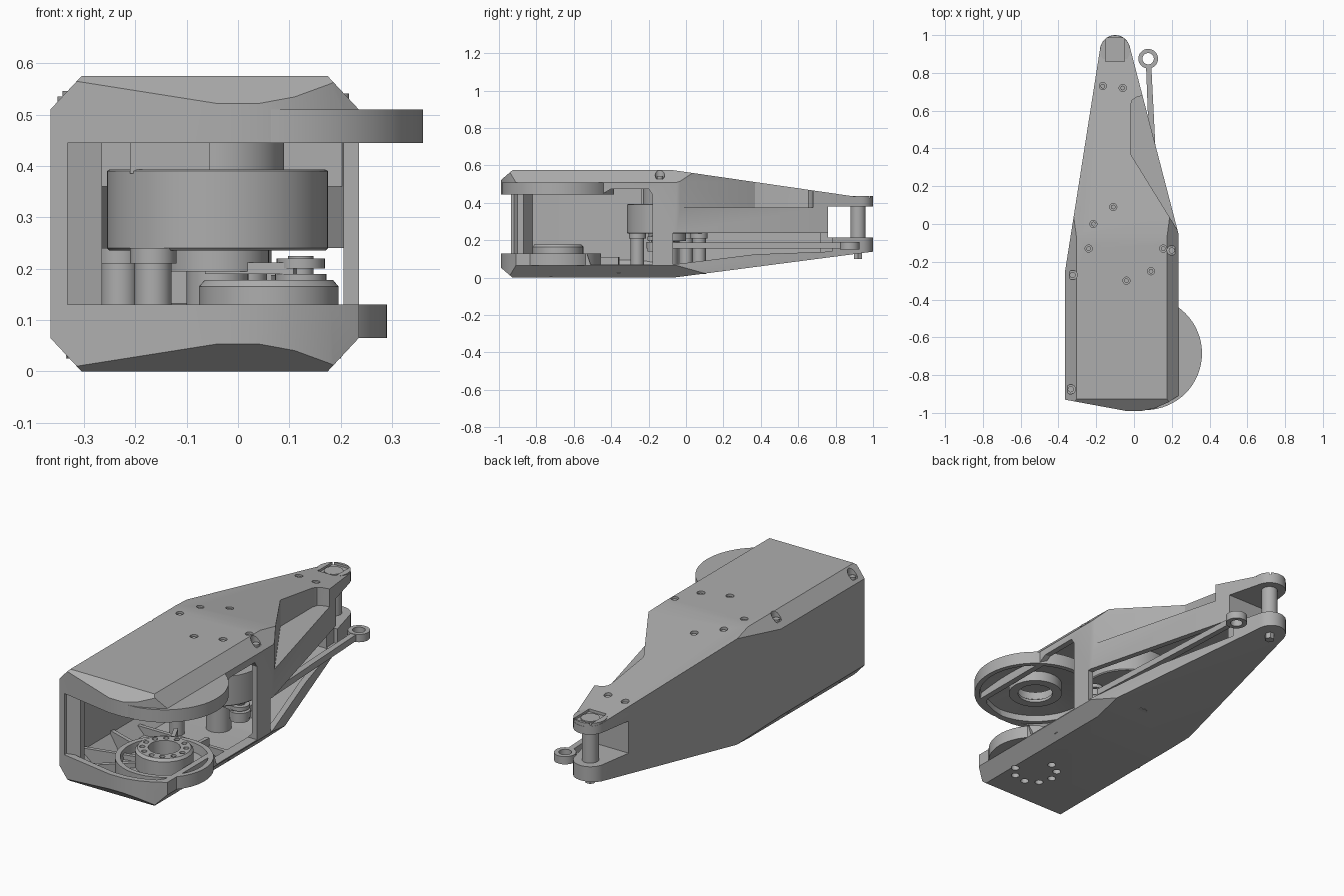
import bpy, bmesh, math
from mathutils import Vector

if bpy.data.objects.get("Cube"):
    bpy.data.objects.remove(bpy.data.objects["Cube"], do_unlink=True)

grey = bpy.data.materials.new("matte grey")
grey.use_nodes = True
grey.diffuse_color = (0.42, 0.42, 0.42, 1)
grey.node_tree.nodes["Principled BSDF"].inputs["Base Color"].default_value = grey.diffuse_color


def finish(name, bm):
    bmesh.ops.recalc_face_normals(bm, faces=bm.faces)
    mesh = bpy.data.meshes.new(name)
    bm.to_mesh(mesh)
    bm.free()
    mesh.materials.append(grey)
    ob = bpy.data.objects.new(name, mesh)
    bpy.context.collection.objects.link(ob)
    return ob


def prism(name, pts, lo, hi, axis="z", planes=()):
    """Extrude a polygon along z (xy points) or x (yz points), then trim by planes."""
    bm = bmesh.new()
    place = (lambda a, b, h: (a, b, h)) if axis == "z" else (lambda a, b, h: (h, a, b))
    face = bm.faces.new([bm.verts.new(place(a, b, lo)) for a, b in pts])
    new = bmesh.ops.extrude_face_region(bm, geom=[face])["geom"]
    move = Vector(place(0, 0, hi - lo))
    bmesh.ops.translate(bm, vec=move, verts=[v for v in new if isinstance(v, bmesh.types.BMVert)])
    for co, no in planes:
        cut = bmesh.ops.bisect_plane(bm, geom=bm.verts[:] + bm.edges[:] + bm.faces[:],
                                     plane_co=co, plane_no=no, clear_outer=True)
        edges = [e for e in cut["geom_cut"] if isinstance(e, bmesh.types.BMEdge)]
        bmesh.ops.contextual_create(bm, geom=edges)
    return finish(name, bm)


def box(name, x0, x1, y0, y1, z0, z1):
    return prism(name, [(x0, y0), (x1, y0), (x1, y1), (x0, y1)], z0, z1)


def disc(name, x, y, r, z0, z1, n=48):
    ring = [(x + r * math.cos(math.tau * i / n), y + r * math.sin(math.tau * i / n)) for i in range(n)]
    return prism(name, ring, z0, z1)


def lathe(name, x, y, profile, n=64):
    """Spin a closed (radius, z) profile around a vertical axis."""
    bm = bmesh.new()
    rings = [[bm.verts.new((x + r * math.cos(math.tau * i / n), y + r * math.sin(math.tau * i / n), z))
              for r, z in profile] for i in range(n)]
    m = len(profile)
    for i in range(n):
        a, b = rings[i], rings[(i + 1) % n]
        for j in range(m):
            k = (j + 1) % m
            bm.faces.new((a[j], a[k], b[k], b[j]))
    return finish(name, bm)


def boolean(ob, tool, op="DIFFERENCE"):
    mod = ob.modifiers.new("cut", "BOOLEAN")
    mod.operation, mod.object, mod.solver = op, tool, "EXACT"
    bpy.context.view_layer.objects.active = ob
    bpy.ops.object.modifier_apply(modifier=mod.name)
    bpy.data.objects.remove(tool, do_unlink=True)


def bar(name, a, b, w0, w1, z0, z1):
    """Flat tapered bar between two points."""
    a, b = Vector(a), Vector(b)
    side = Vector((a.y - b.y, b.x - a.x)).normalized()
    return prism(name, [a + side * w0, a - side * w0, b - side * w1, b + side * w1], z0, z1)


# Housing hull: tapered outline, chamfered sides and sloping top and bottom
TIP = (-0.1, 0.92)


def hull(name, t):
    tip = [(TIP[0] + (0.08 - t) * math.cos(a), TIP[1] + (0.08 - t) * math.sin(a))
           for a in [math.radians(12 + 156 * i / 16) for i in range(17)]]
    outline = [(0.235 - t, -0.05)] + tip + [
        (-0.335 + t, -0.06), (-0.365 + t, -0.25), (-0.365 + t, -0.93 + t), (-0.04, -0.99 + t),
        (0.04, -0.99 + t), (0.11, -0.975 + t), (0.18, -0.945 + t), (0.235 - t, -0.91 + t)]
    planes = []
    for s, z in ((1, 0.575 - t), (-1, t)):
        edge = z - s * 0.065
        planes += [((-0.365 + t, 0, edge), (-0.73, 0, 0.68 * s)),
                   ((0.235 - t, 0, edge), (0.73, 0, 0.68 * s)),
                   ((0, -0.98 + t, edge + s * 0.02), (0, -0.65, 0.76 * s)),
                   ((0, -0.07, z), (0, 0.145 if s > 0 else 0.13, s))]
    return prism(name, outline, t, 0.575 - t, planes=planes)


housing = hull("housing", 0)

# Hollow interior: tall motor bay and a lower rear bay
front_bay = hull("front_bay", 0.03)
boolean(front_bay, box("limit", -1, 1, -1.2, -0.04, -1, 1), "INTERSECT")
rear_bay = hull("rear_bay", 0.03)
boolean(rear_bay, box("limit", -1, 1, -0.0401, 0.72, -1, 0.36), "INTERSECT")
boolean(housing, front_bay)
boolean(housing, rear_bay)

# Front opening, side windows, rear fork gap and the stepped shoulder
boolean(housing, box("front_gap", -0.332, 0.5, -1.2, -0.53, 0.13, 0.445))
boolean(housing, box("side_gap", -0.332, 0.5, -0.55, -0.42, 0.13, 0.445))
boolean(housing, prism("side_window", [(-0.6, 0.13), (-0.53, 0.13), (-0.51, 0.07), (-0.18, 0.07), (-0.18, 0.445),
                                       (-0.2, 0.475), (-0.4, 0.475), (-0.45, 0.445), (-0.6, 0.445)],
                       0.08, 0.5, "x"))
boolean(housing, prism("rod_window", [(-0.07, 0.07), (0.37, 0.125), (0.78, 0.14), (0.78, 0.24), (-0.07, 0.24)],
                       0.0, 0.5, "x"))
boolean(housing, box("fork_gap", -0.5, 0.5, 0.76, 1.2, 0.215, 0.38))
boolean(housing, prism("shoulder", [(0.26, -0.08), (-0.018, 0.37), (-0.018, 0.63), (-0.01, 0.655), (0.01, 0.67),
                                    (0.045, 0.68), (0.4, 0.7), (0.4, -0.08)], 0.375, 0.8))
boolean(housing, box("key_slot", -0.15, -0.05, 0.86, 0.98, 0.422, 0.6))

# Counterbored screws in the top cover
spots = [(-0.11, 0.09), (-0.215, 0), (-0.24, -0.13), (0.155, -0.13), (0.09, -0.25), (-0.04, -0.3),
         (-0.165, 0.73), (-0.06, 0.72), (-0.325, -0.27), (-0.335, -0.875), (0.2, -0.14)]
for i, (x, y) in enumerate(spots):
    top = 0.575 - max(0, y + 0.07) * 0.145
    top -= max(0, -0.305 - x, x - 0.175) * 1.05
    r = 0.025 if i > 7 else 0.019
    boolean(housing, disc("bore", x, y, r, top - 0.02, 0.8, 20))
    disc("cover_screw", x, y, r * 0.65, top - 0.024, top - 0.008, 16)

# Hip pivot discs and bearing rings
HX, HY = 0.06, -0.685
boolean(housing, disc("hip_bore", HX, HY, 0.07, 0.02, 0.06, 32)) 
for i in range(7):
    a = math.radians(100 + 40 * i)
    boolean(housing, disc("bolt_hole", HX + 0.105 * math.cos(a), HY + 0.105 * math.sin(a), 0.02, -0.1, 0.05, 16))
lathe("upper_hip_disc", HX, HY, [(0.3, 0.51), (0.3, 0.445), (0.275, 0.445), (0.27, 0.475), (0.13, 0.497),
                                 (0.13, 0.445), (0.085, 0.445), (0.085, 0.46), (0.1, 0.47), (0.1, 0.51)])
lathe("lower_hip_disc", HX, HY, [(0.23, 0.065), (0.23, 0.13), (0.205, 0.13), (0.2, 0.085), (0.13, 0.085),
                                 (0.13, 0.065)])
ring = lathe("hip_bearing", HX, HY, [(0.136, 0.03), (0.136, 0.165), (0.125, 0.178), (0.075, 0.178), (0.075, 0.03)])
for i in range(12):
    a = math.tau * i / 12
    boolean(ring, disc("hole", HX + 0.103 * math.cos(a), HY + 0.103 * math.sin(a), 0.013, 0.14, 0.3, 16))

# Stiffening ribs in the lower tray and the front corner post
for x, y in ((-0.33, -0.55), (-0.33, -0.78), (-0.2, -0.92), (-0.1, -0.36), (0.08, -0.36)):
    start = Vector((HX, HY)) + (Vector((x, y)) - Vector((HX, HY))).normalized() * 0.13
    bar("tray_rib", start, (x, y), 0.01, 0.01, 0.025, 0.11)
box("tray_bulkhead", -0.335, 0.2, -0.37, -0.35, 0.025, 0.07)
prism("corner_post", [(-0.363, -0.928), (-0.265, -0.9), (-0.265, -0.87), (-0.335, -0.82), (-0.363, -0.82)],
      0.1, 0.48)

# Knee motor, its mount and its standoffs
MX, MY = -0.04, -0.1
lathe("motor", MX, MY, [(0.215, 0.24), (0.215, 0.39), (0.21, 0.393), (0.05, 0.393), (0.05, 0.235), (0.21, 0.235)])
box("motor_mount", -0.21, -0.055, -0.24, 0.0, 0.385, 0.55)
disc("motor_spacer", MX, MY, 0.13, 0.385, 0.55)
disc("motor_hub", MX, MY, 0.1, 0.195, 0.24)
disc("lower_hub", MX, MY, 0.06, 0.03, 0.2)
for x, y in ((-0.165, -0.26), (-0.23, 0.0), (0.02, 0.07)):
    disc("standoff", x, y, 0.036, 0.02, 0.22, 24)
    disc("standoff_cap", x, y, 0.045, 0.21, 0.24, 24)

# Crank, push rod and its eyes
CRANK, EYE = (0.122, -0.16), (0.075, 0.875)
bar("crank_arm", (MX, MY), CRANK, 0.07, 0.04, 0.19, 0.212)
disc("crank_pin", *CRANK, 0.025, 0.15, 0.225, 24)
for z in (0.2, 0.14):
    disc("crank_washer", *CRANK, 0.047, z, z + 0.02, 32)
lathe("rod_front_eye", *CRANK, [(0.05, 0.155), (0.05, 0.19), (0.025, 0.19), (0.025, 0.155)], 32)
lathe("rod_rear_eye", *EYE, [(0.052, 0.15), (0.052, 0.19), (0.03, 0.19), (0.03, 0.15)], 40)
bar("push_rod", (0.12, -0.12), (0.078, 0.83), 0.02, 0.014, 0.155, 0.188)

# Rear fork: lug cap, key plate, pivot pin and bolt
cap = disc("fork_cap", *TIP, 0.079, 0.38, 0.438)
boolean(cap, box("slot", -0.15, -0.05, 0.86, 0.985, 0.426, 0.6))
disc("fork_key", *TIP, 0.045, 0.42, 0.432, 32)
disc("fork_pin", *TIP, 0.04, 0.2, 0.39, 32)
disc("fork_bolt", *TIP, 0.024, 0.1, 0.15, 6)

# Smooth the round surfaces and keep crisp edges
bpy.ops.object.select_all(action="DESELECT")
for ob in bpy.context.scene.objects:
    if ob.type == "MESH":
        ob.select_set(True)
        bpy.context.view_layer.objects.active = ob
bpy.ops.object.shade_smooth_by_angle(angle=math.radians(25))
